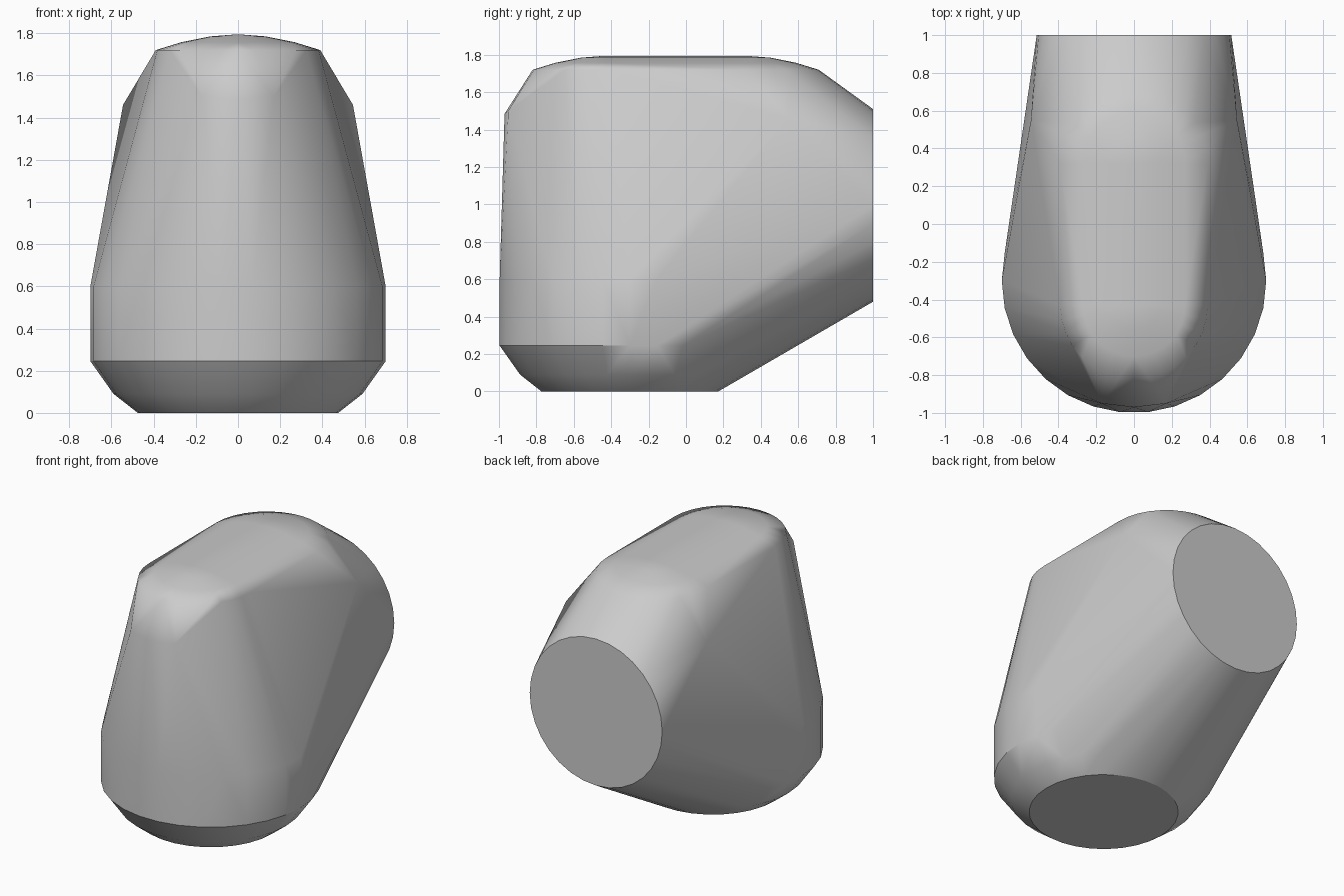
import bpy, bmesh
from math import sin, cos, pi
from mathutils import Vector

cube = bpy.data.objects.get("Cube")
if cube:
    bpy.data.objects.remove(cube, do_unlink=True)

SIDES = 30
BASE_Y = -0.3
RIM_Z = 0.245

grey = bpy.data.materials.new("light_grey")
grey.use_nodes = True
colour = (0.6, 0.6, 0.6, 1)
grey.diffuse_color = colour
grey.node_tree.nodes["Principled BSDF"].inputs["Base Color"].default_value = colour

bm = bmesh.new()


def ring(centre, radius, u, v, sides=SIDES, offset=0.5):
    """Add a circle of points spanned by the directions u and v."""
    for i in range(sides):
        a = 2 * pi * (i + offset) / sides
        bm.verts.new(Vector(centre) + radius * (cos(a) * Vector(u) + sin(a) * Vector(v)))


X, Y, Z = (1, 0, 0), (0, -1, 0), (0, 0, 1)

# Rounded round base, rising into a short upright wall
for radius, z in ((0.475, 0), (0.59, 0.09), (0.7, RIM_Z), (0.7, 0.6)):
    ring((0, BASE_Y, z), radius, Y, X)

# Flat round opening at the back
ring((0, 1, 0.995), 0.515, X, Z, 32, 0)

# Shallow crowned top, with a dome at each end
for y in (-0.43, 0.32):
    for radius, z in ((0.39, 1.72), (0.27, 1.757), (0.13, 1.785)):
        ring((0, y, z), radius, Y, X, 32, 0)
    bm.verts.new((0, y, 1.795))

# Brow at the front and shoulders at the back
bm.verts.new((0, -0.97, 1.485))
for side in (-1, 1):
    bm.verts.new((side * 0.17, -0.95, 1.5))
    bm.verts.new((side * 0.545, 0.55, 1.46))

# Wrap one convex skin round all the sections
result = bmesh.ops.convex_hull(bm, input=bm.verts[:], use_existing_faces=False)
spare = {e for e in result["geom_interior"] + result["geom_unused"]
         if isinstance(e, bmesh.types.BMVert)}
bmesh.ops.delete(bm, geom=list(spare), context="VERTS")
bmesh.ops.dissolve_limit(bm, angle_limit=0.005, verts=bm.verts[:], edges=bm.edges[:])
bmesh.ops.recalc_face_normals(bm, faces=bm.faces[:])

# Smooth skin, crisp at the flat ends and along the front of the base rim
for face in bm.faces:
    face.smooth = True
for edge in bm.edges:
    on_rim = all(abs(v.co.z - RIM_Z) < 0.001 and v.co.y < -0.2 for v in edge.verts)
    flat_end = any(f.normal.z < -0.999 or f.normal.y > 0.999 for f in edge.link_faces)
    edge.smooth = not (on_rim or flat_end)

mesh = bpy.data.meshes.new("hull_body")
bm.to_mesh(mesh)
bm.free()
mesh.materials.append(grey)
body = bpy.data.objects.new("hull_body", mesh)
bpy.context.collection.objects.link(body)

# Keep the broad panels flat looking
weighted = body.modifiers.new("panel_normals", "WEIGHTED_NORMAL")
weighted.keep_sharp = True
